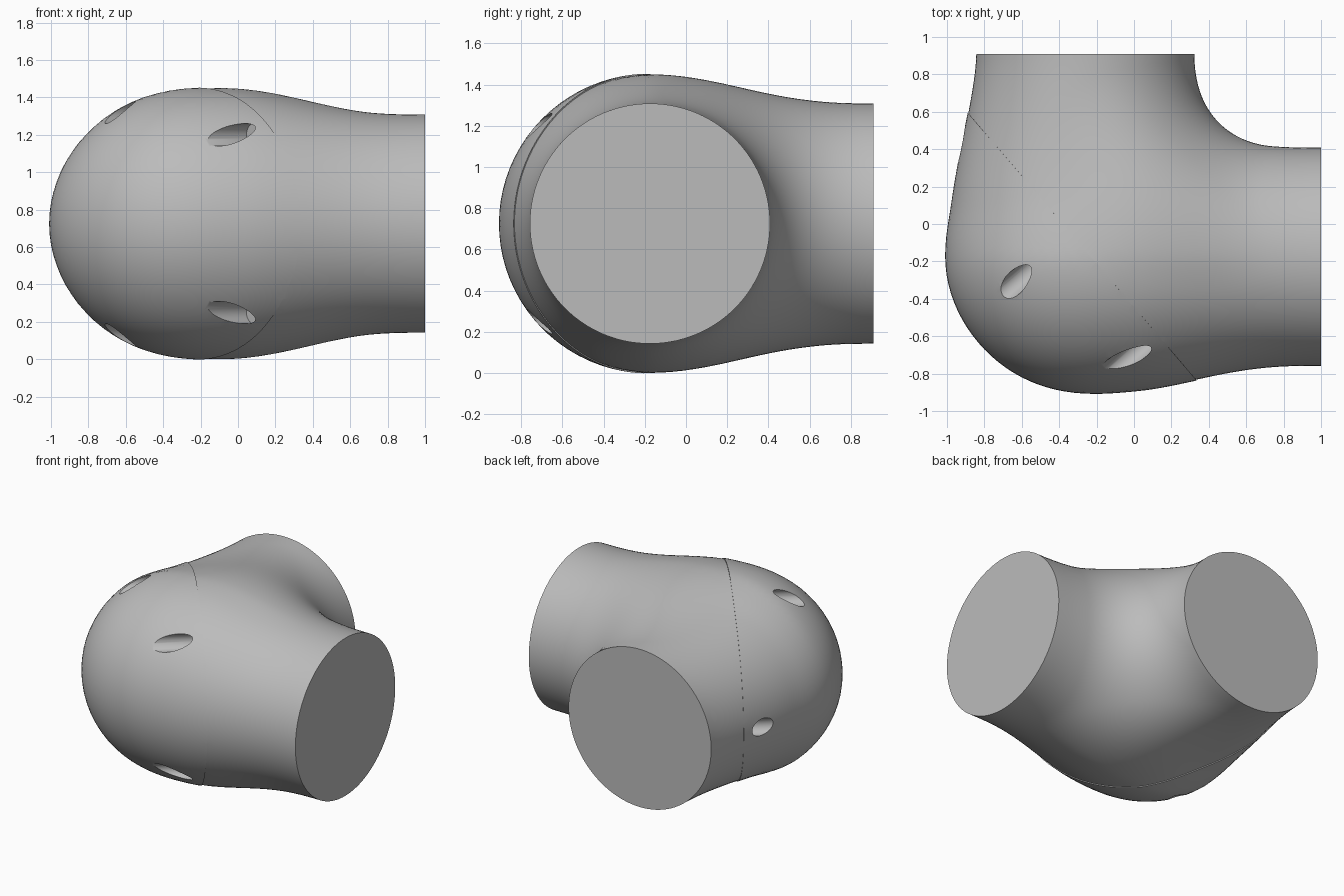
import bpy, bmesh, math
from mathutils import Vector

cube = bpy.data.objects.get("Cube")
if cube:
    bpy.data.objects.remove(cube, do_unlink=True)

MID_Z = 0.725            # mirror plane of the fitting
END_R = 0.583            # radius of both open ends
X_END, Y_END = 1.0, 0.91
AX_Y, AX_X = -0.175, -0.26   # axis offsets of the two branches
STATIONS, SIDES = 80, 112


def smooth(t):
    t = min(max(t, 0.0), 1.0)
    return t * t * (3 - 2 * t)


def long_branch(x, y, z):
    """Flared round branch along x, closed by an ellipsoid dome."""
    y -= AX_Y
    if x < -0.09:
        return (math.hypot((x + 0.09) / 0.905, y / 0.72, z / 0.72) - 1) * 0.72
    return math.hypot(y, z) - END_R - 0.137 * smooth((X_END - x) / 1.09) ** 1.5


def short_branch(x, y, z):
    """Flared branch along y, wider on its outer side."""
    t = min(max((Y_END - y) / 1.09, 0), 1)
    height = END_R + 0.125 * t * t
    width = END_R + 0.152 * smooth(t) ** 0.8 if x < AX_X else height
    tail = min(y + 0.18, 0) / 0.72
    return (math.hypot((x - AX_X) / width, z / height, tail) - 1) * 0.65


def surface(p):
    """Union of both branches with a large fillet in the crotch."""
    a, b = long_branch(*p), short_branch(*p)
    k = 0.04 + 0.38 * smooth((p.x - AX_X + p.y - AX_Y) / 1.1)
    h = max(k - abs(a - b), 0) / k
    return min(a, b) - h * h * k / 4


def hit(origin, ray):
    """Distance from the spine to the surface."""
    far = 0.1
    while surface(origin + ray * far) < 0 and far < 2:
        far += 0.04
    near = far - 0.04
    for _ in range(18):
        m = (near + far) / 2
        if surface(origin + ray * m) < 0:
            near = m
        else:
            far = m
    return near


grey = bpy.data.materials.new("plain grey")
grey.use_nodes = True
grey.diffuse_color = (0.5, 0.5, 0.5, 1)
grey.node_tree.nodes["Principled BSDF"].inputs["Base Color"].default_value = (0.5, 0.5, 0.5, 1)

# Elbow body: rings swept along a bent spine, each reaching out to the surface
bm = bmesh.new()
start, bend, stop = Vector((X_END, AX_Y, 0)), Vector((AX_X, AX_Y, 0)), Vector((AX_X, Y_END, 0))
rings = []
for i in range(STATIONS + 1):
    t = i / STATIONS
    spine = start * (1 - t) ** 2 + bend * 2 * t * (1 - t) + stop * t * t
    along = ((bend - start) * (1 - t) + (stop - bend) * t).normalized()
    side = Vector((-along.y, along.x, 0))
    ring = []
    for j in range(SIDES):
        ang = math.tau * j / SIDES
        ray = side * math.cos(ang) + Vector((0, 0, math.sin(ang)))
        p = spine + ray * hit(spine, ray)
        ring.append(bm.verts.new((p.x, p.y, p.z + MID_Z)))
    rings.append(ring)
for r, s in zip(rings, rings[1:]):
    for j in range(SIDES):
        k = (j + 1) % SIDES
        bm.faces.new((r[j], r[k], s[k], s[j]))
bm.faces.new(rings[0])
bm.faces.new(rings[-1])
bmesh.ops.recalc_face_normals(bm, faces=bm.faces)

# Dome cover: everything outside the slanted seam stands slightly proud
seam_dir = Vector((0.76, 0.65, 0)).normalized()
seam_pt = Vector((0.33, -0.83, MID_Z))
bmesh.ops.bisect_plane(bm, geom=bm.verts[:] + bm.edges[:] + bm.faces[:], dist=1e-5,
                       plane_co=seam_pt, plane_no=seam_dir)
cover = [f for f in bm.faces if (f.calc_center_median() - seam_pt).dot(seam_dir) < 0]
raised = bmesh.ops.extrude_face_region(bm, geom=cover)["geom"]
bmesh.ops.delete(bm, geom=cover, context="FACES")
verts = [v for v in raised if isinstance(v, bmesh.types.BMVert)]
bm.normal_update()
moves = []
for v in verts:
    n = Vector()
    for f in v.link_faces:
        if f in raised:
            n += f.normal
    n.normalize()
    n -= seam_dir * n.dot(seam_dir) * 0.9
    moves.append((v, n * 0.006))
for v, m in moves:
    v.co += m
bmesh.ops.recalc_face_normals(bm, faces=bm.faces)
mesh = bpy.data.meshes.new("elbow_body")
bm.to_mesh(mesh)
bm.free()
body = bpy.data.objects.new("elbow_body", mesh)
bpy.context.collection.objects.link(body)
mesh.materials.append(grey)

# Screw holes: blind bores square to the seam, mirrored above and below
bpy.context.view_layer.objects.active = body
floor = seam_pt.dot(seam_dir) - 0.045
holes = [(-0.55, -0.24, 0.595), (-0.03, -0.71, 0.475),
         (-0.55, -0.24, -0.595), (-0.03, -0.71, -0.475), (-0.925, 0.42, 0)]
for x, y, z in holes:
    p = Vector((x, y, MID_Z + z))
    p += seam_dir * (floor - p.dot(seam_dir) - 0.4)
    bpy.ops.mesh.primitive_cylinder_add(vertices=40, radius=0.06, depth=0.8, location=p,
                                        rotation=seam_dir.to_track_quat("Z", "Y").to_euler())
    cutter = bpy.context.object
    cutter.name = "hole_cutter"
    cutter.hide_render = True
    cutter.data.materials.append(grey)
    bpy.context.view_layer.objects.active = body
    mod = body.modifiers.new("screw_hole", "BOOLEAN")
    mod.operation = "DIFFERENCE"
    mod.solver = "EXACT"
    mod.object = cutter
    bpy.ops.object.modifier_apply(modifier=mod.name)
    bpy.data.objects.remove(cutter, do_unlink=True)

# Smooth shading with crisp rims
bpy.ops.object.select_all(action="DESELECT")
body.select_set(True)
bpy.context.view_layer.objects.active = body
bpy.ops.object.shade_smooth_by_angle(angle=math.radians(35))
